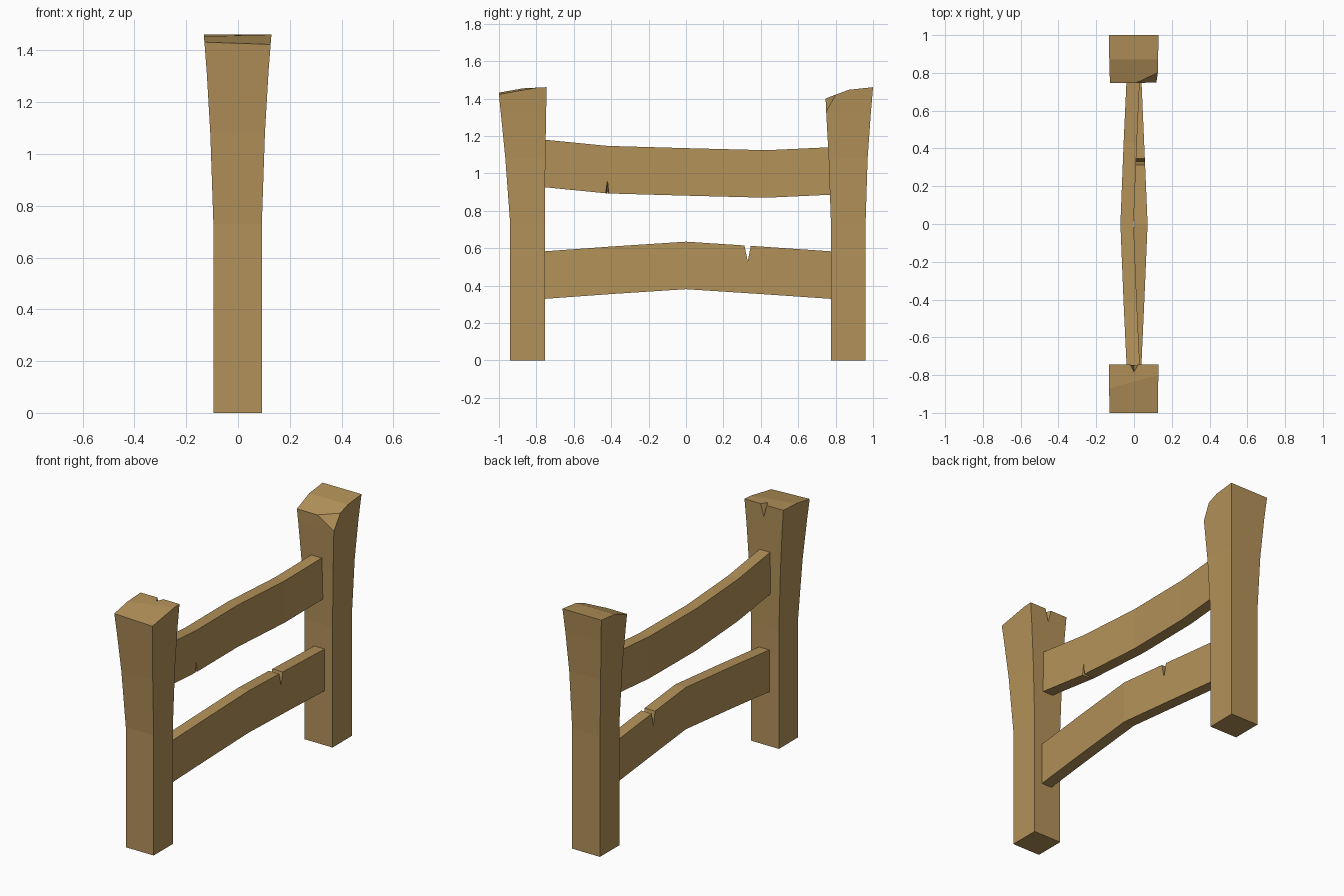
import bpy, bmesh
from mathutils import Vector

if "Cube" in bpy.data.objects:
    bpy.data.objects.remove(bpy.data.objects["Cube"])

wood = bpy.data.materials.new("tan_wood")
wood.diffuse_color = (0.45, 0.285, 0.1, 1)
wood.use_nodes = True
wood.node_tree.nodes["Principled BSDF"].inputs["Base Color"].default_value = wood.diffuse_color


def finish(bm, name):
    bmesh.ops.recalc_face_normals(bm, faces=bm.faces)
    me = bpy.data.meshes.new(name)
    bm.to_mesh(me)
    bm.free()
    me.materials.append(wood)
    ob = bpy.data.objects.new(name, me)
    bpy.context.collection.objects.link(ob)
    return ob


def loft(rings):
    """Skin a list of matching closed rings and cap both ends."""
    bm = bmesh.new()
    rows = [[bm.verts.new(p) for p in r] for r in rings]
    n = len(rows[0])
    for a, b in zip(rows, rows[1:]):
        for i in range(n):
            j = (i + 1) % n
            bm.faces.new((a[i], a[j], b[j], b[i]))
    bm.faces.new(rows[0][::-1])
    bm.faces.new(rows[-1])
    bmesh.ops.recalc_face_normals(bm, faces=bm.faces)
    return bm


def slice_off(bm, a, b, c):
    """Remove everything above the plane through three points."""
    a, b, c = Vector(a), Vector(b), Vector(c)
    n = (b - a).cross(c - a).normalized()
    if n.z < 0:
        n = -n
    bmesh.ops.bisect_plane(bm, geom=bm.verts[:] + bm.edges[:] + bm.faces[:],
                           plane_co=a, plane_no=n, clear_outer=True)
    bmesh.ops.holes_fill(bm, edges=[e for e in bm.edges if e.is_boundary], sides=0)


def post(name, levels, cuts):
    bm = loft([[(-w, y0, z), (w - .003, y0, z), (w - .003, y1, z), (-w, y1, z)]
               for z, w, y0, y1 in levels])
    for c in cuts:
        slice_off(bm, *c)
    return finish(bm, name)


def rail(name, path, height=.254, thick=.07):
    h, t = height / 2, thick / 2
    return finish(loft([[(x - t, y, z - h), (x + t, y, z - h), (x + t, y, z + h), (x - t, y, z + h)]
                        for x, y, z in path]), name)


def carve(ob, tri_a, tri_b):
    """Cut a triangular wedge out of a part."""
    cutter = finish(loft([tri_a, tri_b]), "notch_cutter")
    cutter.hide_render = True
    m = ob.modifiers.new("notch", "BOOLEAN")
    m.operation = "DIFFERENCE"
    m.solver = "EXACT"
    m.object = cutter
    bpy.context.view_layer.objects.active = ob
    bpy.ops.object.modifier_apply(modifier=m.name)
    bpy.data.objects.remove(cutter)


# flared posts with roughly hewn tops
front = post("front_post",
             [(0, .095, -.94, -.755), (.73, .095, -.94, -.755),
              (1.08, .107, -.966, -.752), (1.32, .121, -.99, -.748), (1.6, .143, -1.017, -.742)],
             [((-.13, -1, 1.432), (.125, -1, 1.423), (-.13, -.87, 1.455)),
              ((-.13, -.87, 1.455), (.13, -.87, 1.455), (0, -.745, 1.461))])
back = post("back_post",
            [(0, .095, .775, .96), (.73, .095, .775, .96),
             (1.08, .107, .763, .971), (1.32, .121, .75, .988), (1.6, .143, .737, 1.012)],
            [((-.13, 1, 1.461), (.13, 1, 1.461), (0, .87, 1.447)),
             ((-.13, .87, 1.447), (.13, .87, 1.447), (0, .745, 1.40)),
             ((.12, .75, 1.33), (.125, .80, 1.42), (.01, .746, 1.40))])

# bowed rails
upper = rail("upper_rail", [(-.003, -.775, 1.055), (-.02, -.42, 1.02), (-.037, 0, 1.008),
                            (-.02, .43, .997), (-.003, .795, 1.014)])
lower = rail("lower_rail", [(.003, -.775, .455), (.02, -.4, .482), (.037, 0, .508),
                            (.02, .4, .482), (.003, .795, .455)])

# splits in the wood
carve(lower, [(-.1, .303, .66), (-.1, .356, .66), (-.1, .33, .53)],
      [(.1, .303, .66), (.1, .356, .66), (.1, .33, .53)])
carve(upper, [(-.06, -.43, .86), (-.06, -.415, .86), (-.06, -.422, .9)],
      [(.03, -.436, .86), (.03, -.408, .86), (.03, -.42, .975)])
carve(front, [(-.035, -.73, 1.49), (.035, -.73, 1.49), (0, -.73, 1.35)],
      [(-.008, -.78, 1.49), (.008, -.78, 1.49), (0, -.78, 1.45)])
